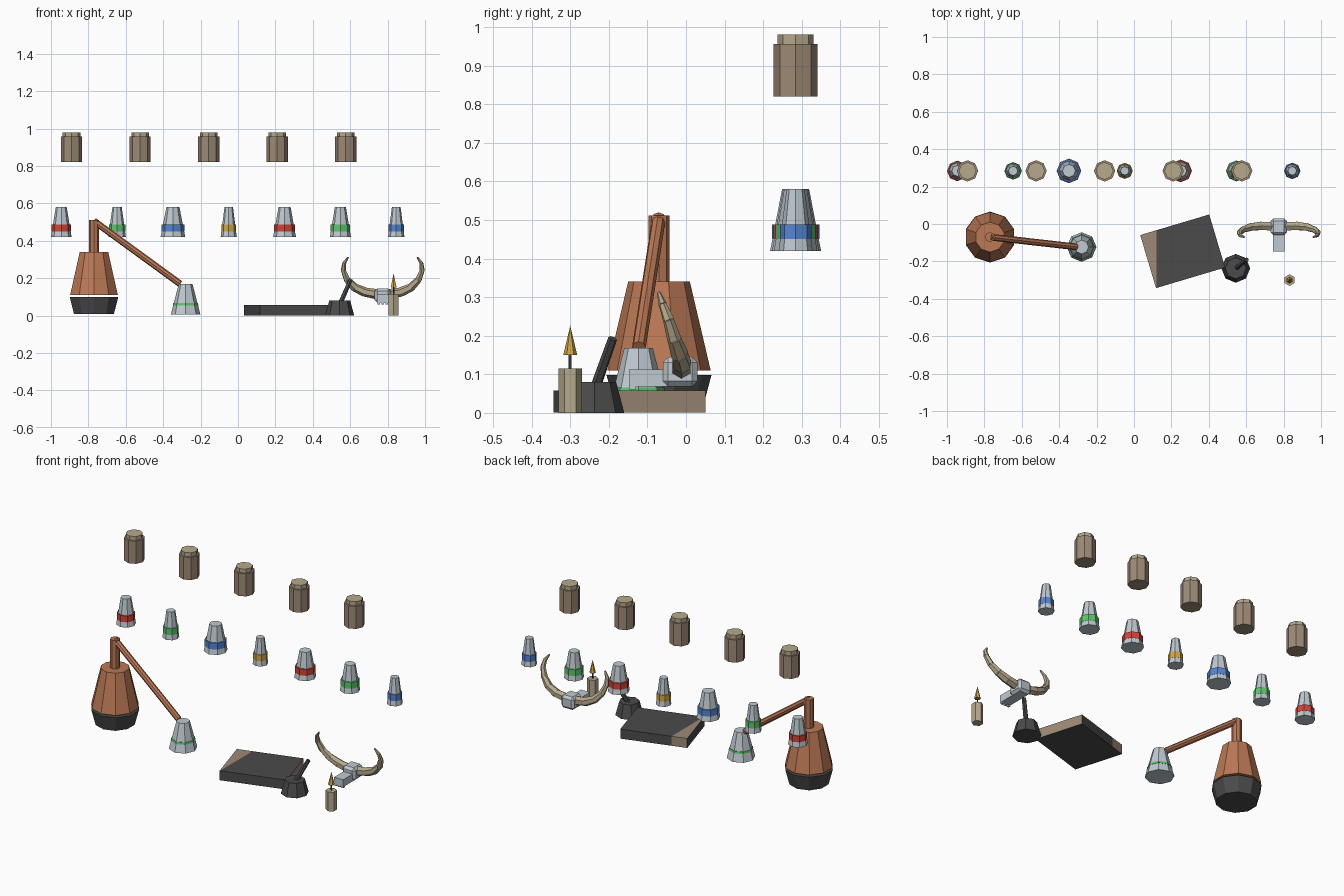
import bpy, bmesh, math
from mathutils import Vector, Matrix

if "Cube" in bpy.data.objects:
    bpy.data.objects.remove(bpy.data.objects["Cube"])


def mat(name, r, g, b):
    m = bpy.data.materials.new(name)
    m.diffuse_color = (r, g, b, 1)
    m.use_nodes = True
    m.node_tree.nodes["Principled BSDF"].inputs["Base Color"].default_value = m.diffuse_color
    return m


COPPER = mat("copper", .50, .19, .09)
GLASS = mat("pale glass", .52, .59, .64)
DARK = mat("charcoal", .07, .07, .07)
BROWN = mat("clay brown", .34, .255, .18)
BONE = mat("bone", .47, .40, .26)
RED = mat("red", .64, .06, .04)
GREEN = mat("green", .11, .57, .15)
BLUE = mat("blue", .09, .24, .65)
GOLD = mat("gold", .64, .39, .06)


def finish(name, bm, *mats):
    me = bpy.data.meshes.new(name)
    bm.normal_update()
    bm.to_mesh(me)
    bm.free()
    for m in mats:
        me.materials.append(m)
    ob = bpy.data.objects.new(name, me)
    bpy.context.collection.objects.link(ob)
    return ob


def rod(name, a, b, r1, r2, sides, m):
    """Tapered prism from point a to point b."""
    a, b = Vector(a), Vector(b)
    d = b - a
    rot = d.to_track_quat('Z', 'Y').to_matrix().to_4x4()
    bm = bmesh.new()
    bmesh.ops.create_cone(bm, cap_ends=True, segments=sides, radius1=r1, radius2=r2,
                          depth=d.length, matrix=Matrix.Translation((a + b) / 2) @ rot)
    return finish(name, bm, m)


def post(name, x, y, z1, z2, r1, r2, sides, m):
    return rod(name, (x, y, z1), (x, y, z2), r1, r2, sides, m)


def box(name, lo, hi, m, bevel=0):
    lo, hi = Vector(lo), Vector(hi)
    bm = bmesh.new()
    bmesh.ops.create_cube(bm, size=1, matrix=Matrix.Translation((lo + hi) / 2)
                          @ Matrix.Diagonal((*(hi - lo), 1)))
    if bevel:
        bmesh.ops.bevel(bm, geom=bm.edges[:], offset=bevel, segments=1, affect='EDGES')
    return finish(name, bm, m)


# Upper row: lidded jars
for i in range(5):
    x = -.89 + .3665 * i
    post("jar_body", x, .284, .82, .956, .057, .057, 8, BROWN)
    post("jar_lid", x, .284, .956, .98, .047, .047, 8, BONE)

# Middle row: glass flasks with coloured bands
bands = [RED, GREEN, BLUE, GOLD, RED, GREEN, BLUE]
radii = [.055, .047, .066, .043, .061, .056, .044]
for i, (m, r) in enumerate(zip(bands, radii)):
    x = -.945 + .2985 * i
    post("flask", x, .284, .42, .58, r, r * .53, 8, GLASS)
    post("flask_band", x, .284, .45, .488, r * .93, r * .93, 8, m)

# Copper still: brazier base, boiler, neck and slanting pipe
sx, sy = -.77, -.07
post("still_base", sx, sy, .008, .098, .112, .136, 10, DARK)
post("still_boiler", sx, sy, .11, .34, .134, .08, 10, COPPER)
post("still_neck", sx, sy, .34, .512, .027, .027, 8, COPPER)
rod("still_pipe", (sx, sy, .505), (-.31, -.122, .17), .018, .018, 8, COPPER)

# Receiving flask with a thin line of green liquid
post("receiver", -.28, -.123, .006, .168, .079, .037, 8, GLASS)
post("receiver_liquid", -.28, -.123, .054, .066, .0685, .0665, 8, GREEN)

# Thick book lying at an angle: dark cover, brown page end and corner
CUT = .118
bm = bmesh.new()
bmesh.ops.create_cube(bm, size=1, matrix=Matrix.Translation((.26, -.146, .029))
                      @ Matrix.Rotation(math.radians(16.6), 4, 'Z')
                      @ Matrix.Diagonal((.385, .296, .057, 1)))
bmesh.ops.bisect_plane(bm, geom=bm.verts[:] + bm.edges[:] + bm.faces[:],
                       plane_co=(CUT + .002, 0, 0), plane_no=(1, 0, 0))
bm.normal_update()
for f in bm.faces:
    n, c = f.normal, f.calc_center_median()
    corner = c.x < CUT and (n.z > .5 or n.y > .5)
    f.material_index = 1 if n.x > .8 or corner else 0
finish("book", bm, DARK, BROWN)

# Mortar and pestle
post("mortar", .544, -.237, 0, .08, .077, .056, 8, DARK)
rod("pestle", (.545, -.237, .06), (.603, -.190, .193), .014, .012, 6, DARK)

# Candle
cx, cy = .832, -.30
post("candle", cx, cy, 0, .115, .031, .031, 6, BONE)
post("candle_wick", cx, cy, .115, .15, .004, .004, 5, DARK)
post("candle_flame", cx, cy, .15, .226, .018, 0, 6, GOLD)

# Horned skull
kx = .774
box("skull_cranium", (kx - .043, -.06, .068), (kx + .043, .03, .145), GLASS, .014)
box("skull_muzzle", (kx - .03, -.148, .068), (kx + .03, -.04, .112), GLASS)
for t in (-.022, 0, .022):
    box("skull_tooth", (kx + t - .007, -.146, .06), (kx + t + .007, -.13, .069), GLASS)

# Horns: overlapping tapered rings along a curve (offset, y, z, radius)
path = [(.035, -.012, .115, .027), (.095, -.01, .125, .026), (.15, -.016, .15, .023),
        (.19, -.03, .19, .019), (.21, -.045, .24, .015), (.206, -.06, .28, .011),
        (.186, -.07, .31, .005)]
for side in (-1, 1):
    for p, q in zip(path, path[1:]):
        a = Vector((kx + side * p[0], p[1], p[2]))
        b = Vector((kx + side * q[0], q[1], q[2]))
        rod("horn_ring", a, b + (b - a) * .06, p[3], q[3] * .93, 6, BONE)
